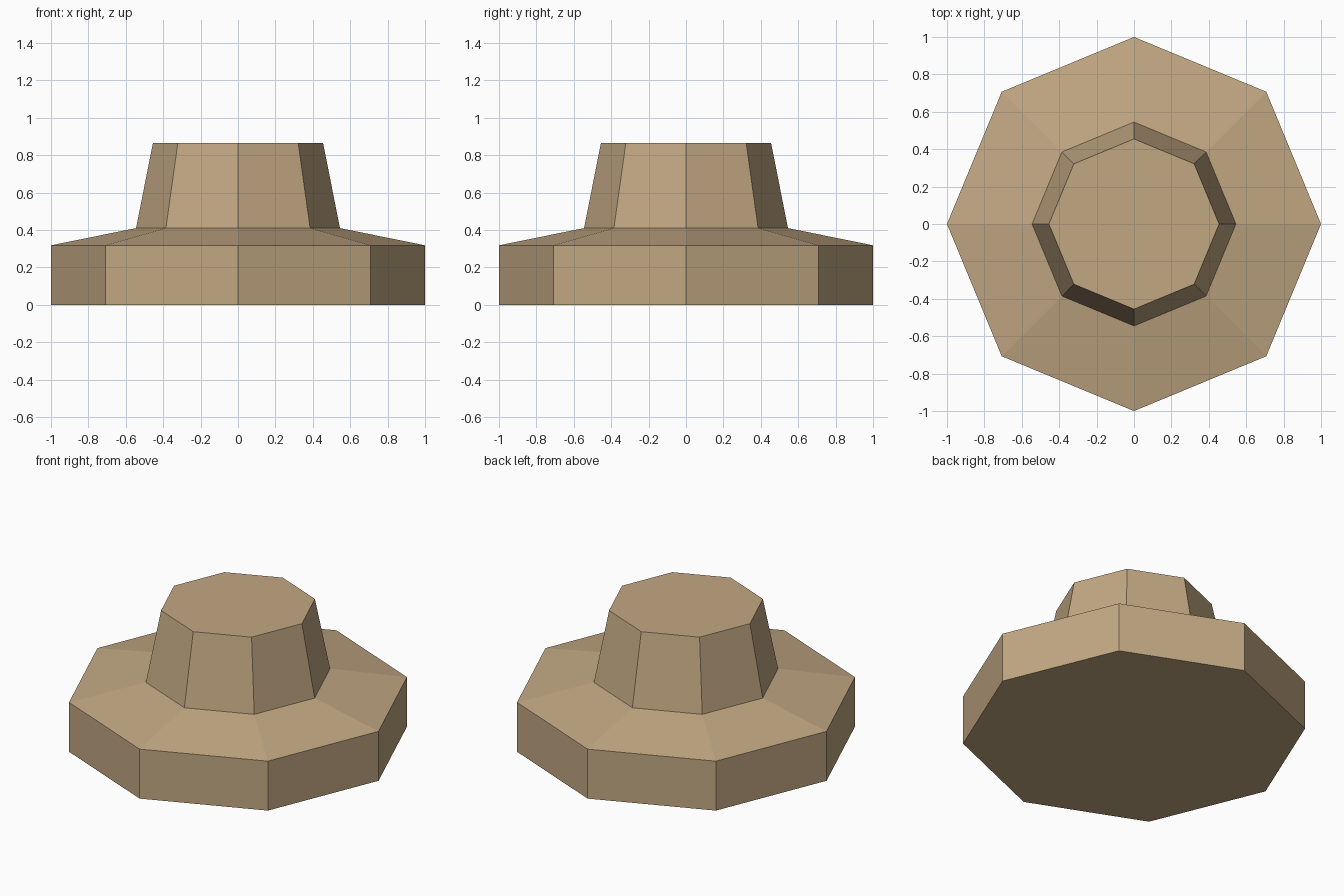
import bpy
import bmesh
from math import cos, sin, tau

default_cube = bpy.data.objects.get("Cube")
if default_cube:
    bpy.data.objects.remove(default_cube, do_unlink=True)

SIDES = 8

tan = bpy.data.materials.new("tan")
tan.use_nodes = True
colour = (0.54, 0.39, 0.225, 1)
tan.diffuse_color = colour
tan.node_tree.nodes["Principled BSDF"].inputs["Base Color"].default_value = colour


def lathe(name, profile):
    """Closed flat-faced solid from (radius, height) rings, bottom to top."""
    bm = bmesh.new()
    rings = [[bm.verts.new((r * cos(tau * i / SIDES), r * sin(tau * i / SIDES), z))
              for i in range(SIDES)] for r, z in profile]
    for low, high in zip(rings, rings[1:]):
        for i in range(SIDES):
            j = (i + 1) % SIDES
            bm.faces.new((low[i], low[j], high[j], high[i]))
    bm.faces.new(rings[0][::-1])
    bm.faces.new(rings[-1])
    mesh = bpy.data.meshes.new(name)
    bm.to_mesh(mesh)
    bm.free()
    mesh.materials.append(tan)
    obj = bpy.data.objects.new(name, mesh)
    bpy.context.collection.objects.link(obj)
    return obj


# Wide base, sloping shoulder and tapered post in one continuous solid
lathe("stepped_pedestal", [(1, 0), (1, 0.318), (0.545, 0.41), (0.455, 0.865)])
